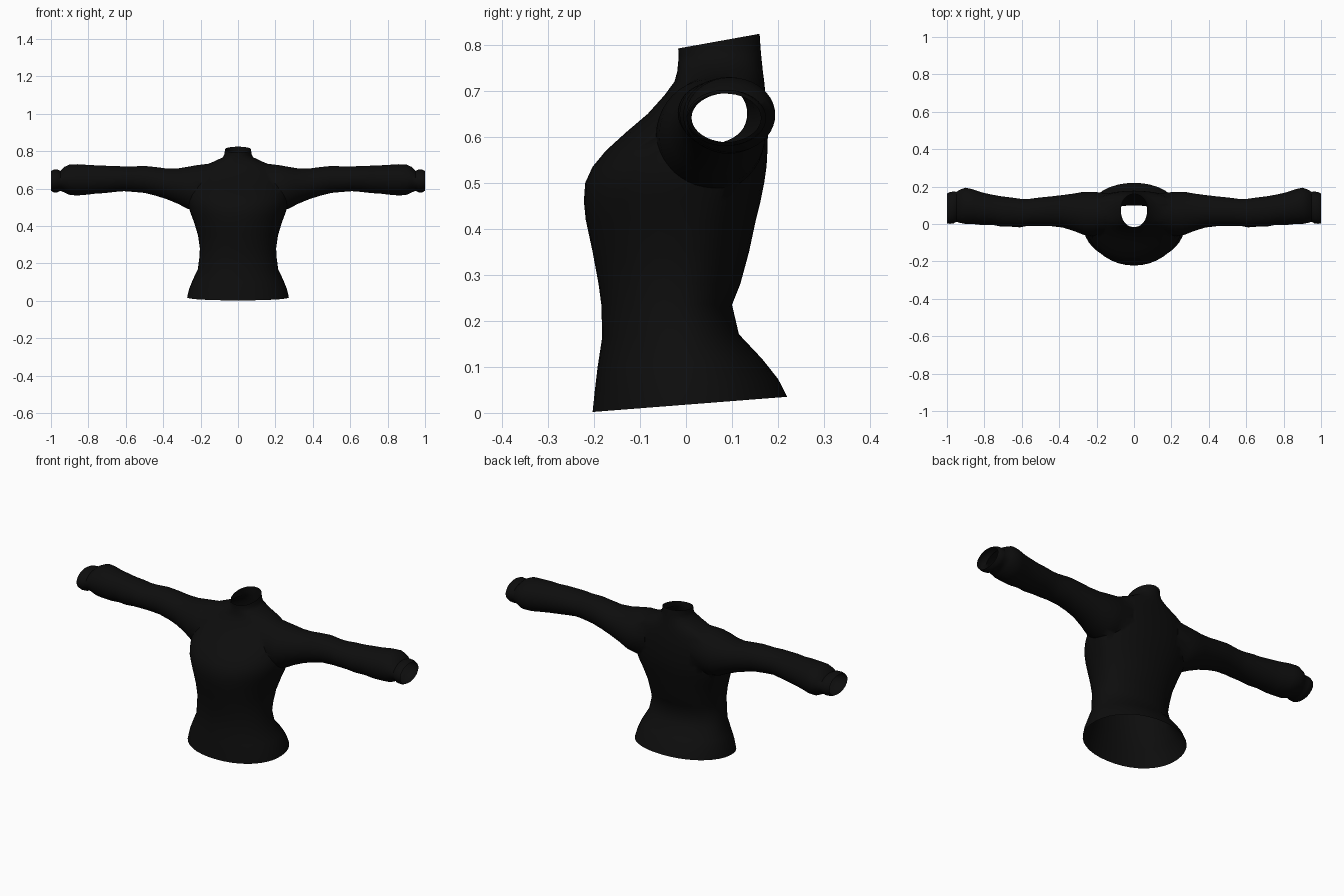
import bpy, bmesh, math

SEG = 40
black = bpy.data.materials.new("black cloth")
black.diffuse_color = (0.004, 0.004, 0.004, 1)


def power(v, p):
    return math.copysign(abs(v) ** p, v)


def loft(name, rings):
    """Closed skin through a list of rings of points, capped at both ends."""
    bm = bmesh.new()
    loops = [[bm.verts.new(p) for p in ring] for ring in rings]
    for a, b in zip(loops, loops[1:]):
        for i in range(SEG):
            j = (i + 1) % SEG
            bm.faces.new((a[i], a[j], b[j], b[i]))
    bm.faces.new(loops[0])
    bm.faces.new(loops[-1])
    bmesh.ops.recalc_face_normals(bm, faces=bm.faces)
    mesh = bpy.data.meshes.new(name)
    bm.to_mesh(mesh)
    bm.free()
    mesh.materials.append(black)
    obj = bpy.data.objects.new(name, mesh)
    bpy.context.collection.objects.link(obj)
    return obj


def torso_ring(z, front, back, half, mid, tilt=0.0):
    pts = []
    for i in range(SEG):
        a = math.tau * i / SEG
        s = power(math.sin(a), 0.95)
        y = mid + s * ((back - mid) if s > 0 else (mid - front))
        pts.append((half * power(math.cos(a), 0.95), y, z + tilt * (y - front)))
    return pts


def sleeve_ring(side, x, low, high, front, back):
    pts = []
    for i in range(SEG):
        a = math.tau * i / SEG
        pts.append((side * x,
                    (front + back) / 2 + (back - front) / 2 * math.cos(a),
                    (low + high) / 2 + (high - low) / 2 * math.sin(a)))
    return pts


# Body: height, front y, back y, half width, y of the widest point, tilt
body = [
    (0.002, -0.203, 0.22, 0.272, 0.0, 0.078),
    (0.05, -0.198, 0.20, 0.262, 0.0, 0.06),
    (0.10, -0.192, 0.165, 0.243, 0.0, 0.05),
    (0.165, -0.182, 0.115, 0.215, -0.01, 0.02),
    (0.235, -0.184, 0.10, 0.206, -0.02),
    (0.28, -0.19, 0.118, 0.204, -0.01),
    (0.35, -0.203, 0.137, 0.214, 0.0),
    (0.42, -0.218, 0.152, 0.235, 0.02),
    (0.46, -0.222, 0.162, 0.25, 0.03),
    (0.50, -0.219, 0.17, 0.264, 0.035),
    (0.535, -0.203, 0.175, 0.27, 0.04),
    (0.57, -0.174, 0.177, 0.272, 0.05),
    (0.61, -0.13, 0.178, 0.27, 0.06),
    (0.65, -0.083, 0.177, 0.262, 0.07),
    (0.69, -0.047, 0.173, 0.24, 0.075),
    (0.72, -0.025, 0.17, 0.19, 0.075),
    (0.742, -0.019, 0.167, 0.135, 0.075),
    (0.762, -0.017, 0.164, 0.082, 0.073, 0.05),
    (0.775, -0.016, 0.162, 0.072, 0.073, 0.1),
    (0.792, -0.017, 0.160, 0.070, 0.073, 0.18),
]
jacket = loft("jacket", [torso_ring(*r) for r in body])

# Sleeve: x, low z, high z, front y, back y
sleeve = [
    (0.14, 0.50, 0.735, -0.04, 0.165),
    (0.22, 0.48, 0.725, -0.065, 0.172),
    (0.27, 0.492, 0.716, -0.058, 0.172),
    (0.32, 0.518, 0.708, -0.038, 0.163),
    (0.38, 0.543, 0.707, -0.019, 0.155),
    (0.44, 0.562, 0.715, -0.012, 0.148),
    (0.50, 0.577, 0.721, -0.010, 0.142),
    (0.57, 0.583, 0.718, -0.010, 0.133),
    (0.61, 0.586, 0.718, -0.018, 0.135),
    (0.66, 0.582, 0.721, -0.014, 0.142),
    (0.71, 0.576, 0.722, -0.014, 0.148),
    (0.76, 0.573, 0.724, -0.004, 0.157),
    (0.81, 0.567, 0.727, -0.006, 0.168),
    (0.86, 0.563, 0.730, 0.0, 0.185),
    (0.90, 0.566, 0.729, 0.0, 0.194),
    (0.93, 0.580, 0.715, 0.006, 0.184),
    (0.95, 0.588, 0.695, 0.012, 0.172),
    (0.965, 0.580, 0.702, 0.003, 0.174),
    (0.985, 0.580, 0.702, 0.001, 0.170),
    (1.0, 0.588, 0.694, 0.004, 0.163),
]
for side, label in ((1, "left_sleeve"), (-1, "right_sleeve")):
    arm = loft(label, [sleeve_ring(side, *r) for r in sleeve])
    mod = jacket.modifiers.new("join " + label, 'BOOLEAN')
    mod.operation = 'UNION'
    mod.solver = 'EXACT'
    mod.object = arm
    bpy.context.view_layer.objects.active = jacket
    bpy.ops.object.modifier_apply(modifier=mod.name)
    bpy.data.objects.remove(arm, do_unlink=True)

# Open the hem, neck and cuffs by removing the end caps
bm = bmesh.new()
bm.from_mesh(jacket.data)
caps = [f for f in bm.faces if len(f.verts) >= SEG - 2]
bmesh.ops.delete(bm, geom=caps, context='FACES')
bm.to_mesh(jacket.data)
bm.free()

jacket.select_set(True)
bpy.context.view_layer.objects.active = jacket
bpy.ops.object.shade_smooth_by_angle(angle=math.radians(50))
